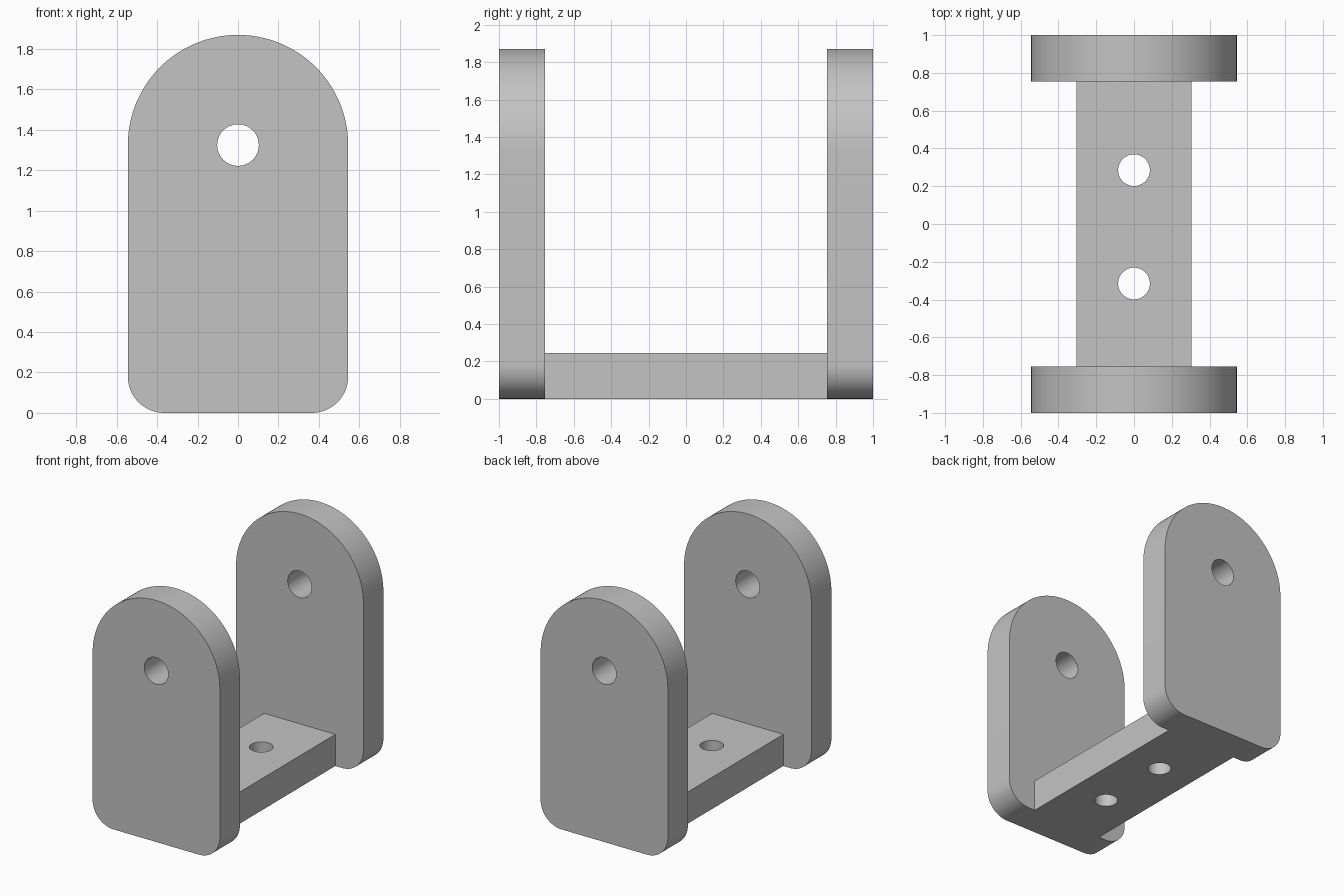
import bpy, bmesh
from math import sin, cos, pi, radians
from mathutils import Matrix

if "Cube" in bpy.data.objects:
    bpy.data.objects.remove(bpy.data.objects["Cube"])

grey = bpy.data.materials.new("grey")
grey.diffuse_color = (0.55, 0.55, 0.55, 1)
grey.use_nodes = True
grey.node_tree.nodes["Principled BSDF"].inputs["Base Color"].default_value = grey.diffuse_color

HALF_W, HEIGHT, THICK = 0.545, 1.87, 0.245
PIVOT_Z, PIVOT_R = HEIGHT - HALF_W, 0.103
CORNER_R = 0.18


def arc(cx, cy, r, start, end, steps):
    """Points along a circular arc, angles in degrees."""
    angles = [radians(start + (end - start) * i / steps) for i in range(steps + 1)]
    return [(cx + r * cos(a), cy + r * sin(a)) for a in angles]


def circle(cx, cy, r):
    return arc(cx, cy, r, 0, 360, 48)[:-1]


def extruded(name, loops, thickness, matrix):
    """Solid from an outer loop plus hole loops, extruded about its mid plane."""
    curve = bpy.data.curves.new(name + "_profile", 'CURVE')
    curve.dimensions = '2D'
    curve.fill_mode = 'BOTH'
    curve.extrude = thickness / 2
    for pts in loops:
        spline = curve.splines.new('POLY')
        spline.points.add(len(pts) - 1)
        for p, (x, y) in zip(spline.points, pts):
            p.co = (x, y, 0, 1)
        spline.use_cyclic_u = True
    helper = bpy.data.objects.new(name + "_profile", curve)
    bpy.context.collection.objects.link(helper)
    deps = bpy.context.evaluated_depsgraph_get()
    mesh = bpy.data.meshes.new_from_object(helper.evaluated_get(deps))
    bpy.data.objects.remove(helper)

    # weld caps to walls and place the part
    bm = bmesh.new()
    bm.from_mesh(mesh)
    bmesh.ops.remove_doubles(bm, verts=bm.verts, dist=1e-5)
    bmesh.ops.transform(bm, matrix=matrix, verts=bm.verts)
    bmesh.ops.recalc_face_normals(bm, faces=bm.faces)
    bm.to_mesh(mesh)
    bm.free()
    mesh.name = name
    mesh.materials.clear()
    mesh.materials.append(grey)
    obj = bpy.data.objects.new(name, mesh)
    bpy.context.collection.objects.link(obj)
    bpy.ops.object.select_all(action='DESELECT')
    obj.select_set(True)
    bpy.context.view_layer.objects.active = obj
    bpy.ops.object.shade_smooth_by_angle(angle=radians(30))
    return obj


# upright plates: round top, rounded lower corners, pivot hole
outline = (arc(0, PIVOT_Z, HALF_W, 0, 180, 64)
           + arc(-HALF_W + CORNER_R, CORNER_R, CORNER_R, 180, 270, 16)
           + arc(HALF_W - CORNER_R, CORNER_R, CORNER_R, 270, 360, 16))
upright = Matrix.Rotation(pi / 2, 4, 'X')
for name, side in (("front_plate", -1), ("back_plate", 1)):
    place = Matrix.Translation((0, side * (1 - THICK / 2), 0)) @ upright
    extruded(name, [outline, circle(0, PIVOT_Z, PIVOT_R)], THICK, place)

# base bar joining the plates, with two mounting holes
bx, by = 0.305, 1 - THICK
extruded("base_bar",
         [[(-bx, -by), (bx, -by), (bx, by), (-bx, by)],
          circle(0, 0.285, 0.084), circle(0, -0.315, 0.084)],
         THICK, Matrix.Translation((0, 0, THICK / 2)))
